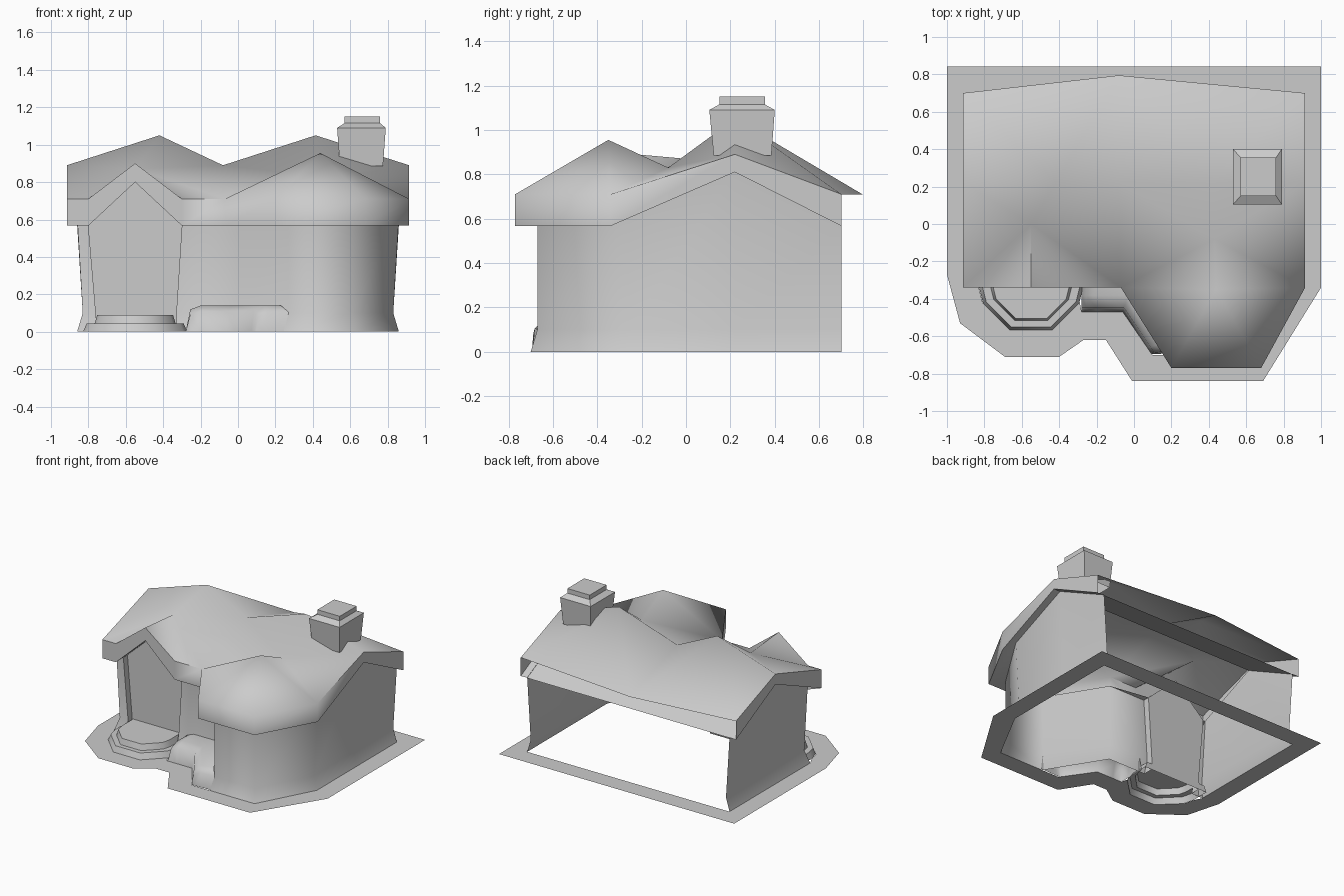
import bpy, bmesh, math

if "Cube" in bpy.data.objects:
    bpy.data.objects.remove(bpy.data.objects["Cube"])


def make(name, verts, faces, angle=65, up=False, recalc=False):
    bm = bmesh.new()
    vs = [bm.verts.new(v) for v in verts]
    for f in faces:
        bm.faces.new([vs[i] for i in f])
    bm.normal_update()
    if up:
        for f in bm.faces:
            if f.normal.z < -0.01:
                f.normal_flip()
    if recalc:
        bmesh.ops.recalc_face_normals(bm, faces=bm.faces)
    me = bpy.data.meshes.new(name)
    bm.to_mesh(me)
    bm.free()
    ob = bpy.data.objects.new(name, me)
    bpy.context.collection.objects.link(ob)
    bpy.ops.object.select_all(action='DESELECT')
    ob.select_set(True)
    bpy.context.view_layer.objects.active = ob
    bpy.ops.object.shade_smooth_by_angle(angle=math.radians(angle))
    return ob


def loft(name, rings, closed=True, cap=False, angle=30):
    n = len(rings[0])
    faces = []
    for r in range(len(rings) - 1):
        for i in range(n if closed else n - 1):
            j = (i + 1) % n
            faces.append((r*n + i, r*n + j, (r+1)*n + j, (r+1)*n + i))
    if cap:
        faces.append(tuple(range((len(rings) - 1)*n, len(rings)*n)))
    return make(name, [v for r in rings for v in r], faces, angle, recalc=cap)


# walls: columns of (x, y, top z, x at mid height, x at base, y at base)
cols = [
    (.86, .70, .57, .83, .86, .70), (.86, .22, .81, .83, .86, .22),
    (.86, -.26, .605, .83, .86, -.27), (.61, -.67, .57, .61, .63, -.70),
    (.27, -.67, .57, .27, .25, -.70), (.01, -.25, .57, .01, -.01, -.28),
    (-.30, -.25, .57, -.33, -.33, -.28), (-.30, -.20, .57, -.33, -.33, -.20),
    (-.55, -.20, .80, -.55, -.55, -.20), (-.80, -.20, .57, -.76, -.76, -.20),
    (-.80, -.25, .57, -.76, -.76, -.28), (-.86, -.25, .61, -.83, -.86, -.28),
    (-.86, .22, .81, -.83, -.86, .22), (-.86, .70, .57, -.83, -.86, .70)]
top = [c[:3] for c in cols]
mid = [(c[3], c[1], .1) for c in cols]
base = [(c[4], c[5], 0) for c in cols]
loft("walls", [top, mid, base], closed=False, angle=62)

# roof: eave loop first (with underside height), then ridge points
W = .915
eave = [(-W, -.34, .71, .567), (-.80, -.34, .71, .567), (-.55, -.34, .90, .80),
        (-.30, -.34, .71, .567), (-.07, -.34, .71, .567), (.20, -.77, .71, .567),
        (.68, -.77, .71, .567), (W, -.34, .71, .567), (W, .22, .89, .81),
        (W, .70, .71, .567), (-W, .70, .71, .567), (-W, .22, .89, .81)]
inner = [(-.08, .795, .71), (-.42, .22, 1.05), (-.08, .22, .89), (.415, .22, 1.05),
         (-.55, 0, .87), (.44, -.35, .955), (.43, -.08, .83)]
n = len(eave)
E, R1, R2, R3, G, P, D = range(n, n + 7)
tris = [(0, 1, G), (0, G, 11), (11, G, R1), (G, 1, 2), (G, 2, 3), (G, 3, 4),
        (G, R2, R1), (G, 4, R2), (4, D, R2), (R2, D, R3), (D, 8, R3), (D, 7, 8),
        (P, D, 4), (P, 4, 5), (P, 5, 6), (P, 6, 7), (P, 7, D),
        (R1, 10, 11), (R1, E, 10), (R2, E, R1), (R3, E, R2), (R3, 9, E), (8, 9, R3)]
low0 = n + 7
lower = [(x, y, zl) for x, y, z, zl in eave]
# fascia all round except the open back
fascia = [(low0 + i, low0 + (i+1) % n, (i+1) % n, i) for i in range(n) if i != 9]
make("roof", [e[:3] for e in eave] + inner + lower, tris + fascia, 63, up=True)

# soffit between fascia and wall tops
match = [11, 9, 8, 7, 5, 4, 3, 2, 1, 0, 13, 12]
make("soffit", lower + [top[m] for m in match],
     [(i, n + i, n + (i+1) % n, (i+1) % n) for i in range(n) if i != 9], 20)

# sloping rear ceiling under the roof
make("rear_ceiling", [(.86, .70, .567), (-.86, .70, .567), (-.86, .22, .81),
                      (.86, .22, .81)], [(0, 1, 2, 3)])


# chimney
def rect(x0, x1, y0, y1, z):
    return [(x0, y0, z), (x1, y0, z), (x1, y1, z), (x0, y1, z)]


loft("chimney", [rect(.545, .775, .125, .385, .885), rect(.53, .79, .105, .40, 1.09),
                 rect(.57, .76, .15, .355, 1.115), rect(.57, .76, .15, .355, 1.15)],
     cap=True)

# porch steps
half = [(-.27, .14), (-.27, 0), (-.25, -.08), (-.11, -.22), (.11, -.22),
        (.25, -.08), (.27, 0), (.27, .14)]
loft("porch_steps", [[(-.55 + x*s, -.34 + (y if y > 0 else y*s), z) for x, y in half]
                     for s, z in ((1.03, 0), (.96, .045), (.80, .045), (.75, .09))],
     cap=True, angle=50)

# planter bed against the front wall: wall point, outer point, height factor
stations = [((-.28, -.25), (-.28, -.47), 0), ((-.255, -.25), (-.255, -.47), .85),
            ((-.20, -.25), (-.20, -.47), 1), ((.01, -.25), (-.06, -.47), 1),
            ((.23, -.62), (.07, -.66), 1), ((.27, -.67), (.09, -.69), .75),
            ((.27, -.69), (.10, -.695), 0)]
section = [(0, .14), (.6, .14), (.9, .11), (1, 0)]
loft("planter", [[(w[0] + (o[0]-w[0])*t, w[1] + (o[1]-w[1])*t, z*k)
                  for t, z in section] for w, o, k in stations],
     closed=False, angle=60)

# ground border, open under house, planter and steps
outline = [(-1, .843), (1, .843), (1, -.34), (.69, -.84), (-.01, -.84), (-.15, -.62),
           (-.27, -.62), (-.40, -.71), (-.69, -.71), (-.93, -.53), (-1, -.27)]
hole = [(.86, .70), (.86, -.27), (.63, -.70), (.10, -.70), (-.06, -.47), (-.28, -.47),
        (-.29, -.42), (-.44, -.565), (-.66, -.565), (-.81, -.42), (-.83, -.34),
        (-.86, -.28), (-.86, .70)]
bm = bmesh.new()
for loop in (outline, hole):
    vs = [bm.verts.new((x, y, 0)) for x, y in loop]
    for i in range(len(vs)):
        bm.edges.new((vs[i], vs[(i+1) % len(vs)]))
bmesh.ops.triangle_fill(bm, use_beauty=True, use_dissolve=False,
                        edges=bm.edges[:], normal=(0, 0, 1))
me = bpy.data.meshes.new("ground_border")
bm.to_mesh(me)
bm.free()
bpy.context.collection.objects.link(bpy.data.objects.new("ground_border", me))
